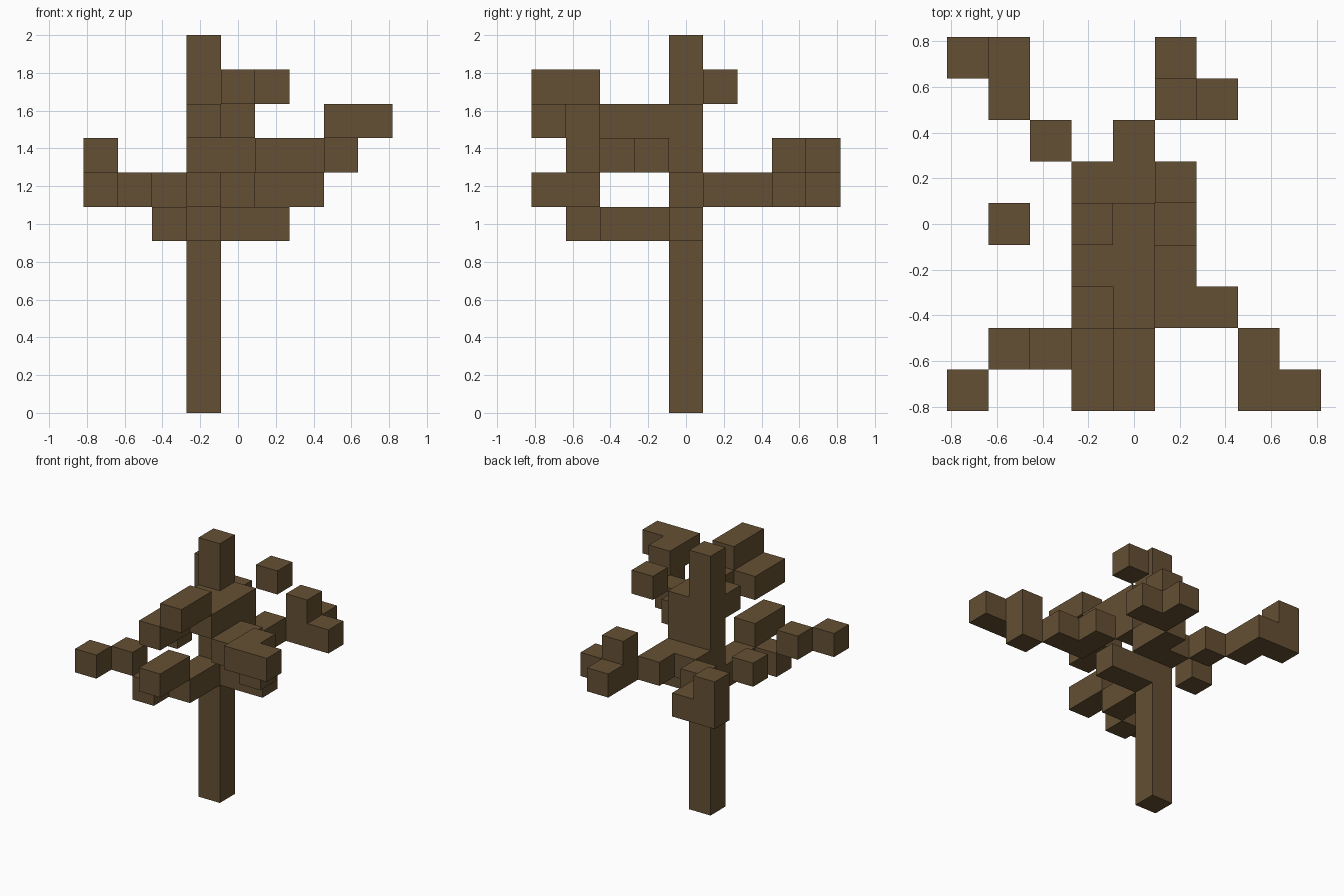
import bpy
import bmesh
from mathutils import Vector
from math import radians

if "Cube" in bpy.data.objects:
    bpy.data.objects.remove(bpy.data.objects["Cube"], do_unlink=True)

CELL = 2 / 11  # edge of one block

bark = bpy.data.materials.new("brown bark")
bark.use_nodes = True
brown = (0.130, 0.080, 0.033, 1)
bark.diffuse_color = brown
bark.node_tree.nodes["Principled BSDF"].inputs["Base Color"].default_value = brown


def run(x, y, z, along="x", length=1):
    """Blocks in a straight row, starting at a grid cell."""
    axis = "xyz".index(along)
    cells = set()
    for step in range(length):
        cell = [x, y, z]
        cell[axis] += step
        cells.add(tuple(cell))
    return cells


def outer_face(bm, cell, axis, side):
    """One square on the side of a block."""
    normal, u, v = Vector(), Vector(), Vector()
    normal[axis] = side / 2
    u[(axis + 1) % 3] = 0.5
    v[(axis + 2) % 3] = 0.5 * side
    middle = Vector(cell) + normal + Vector((0, 0, 0.5))
    corners = (-u - v, u - v, u + v, v - u)
    bm.faces.new([bm.verts.new((middle + c) * CELL) for c in corners])


def build(name, *runs):
    """Join rows of blocks into one object, keeping only the outer skin."""
    cells = set().union(*runs)
    bm = bmesh.new()
    for cell in sorted(cells):
        for axis in range(3):
            for side in (-1, 1):
                neighbour = list(cell)
                neighbour[axis] += side
                if tuple(neighbour) not in cells:
                    outer_face(bm, cell, axis, side)
    bmesh.ops.remove_doubles(bm, verts=bm.verts, dist=CELL / 100)
    bmesh.ops.dissolve_limit(bm, angle_limit=radians(1),
                             verts=bm.verts, edges=bm.edges)
    mesh = bpy.data.meshes.new(name)
    bm.to_mesh(mesh)
    bm.free()
    mesh.materials.append(bark)
    obj = bpy.data.objects.new(name, mesh)
    bpy.context.collection.objects.link(obj)


# Trunk
build("trunk", run(-1, 0, 0, "z", 11))

# Low boughs
build("low_left_stub", run(0, 0, 5, "x", 2))
build("low_front_bough",
      run(-1, -2, 5, "y", 2), run(-2, -3, 5), run(-3, -3, 6),
      run(-4, -4, 6), run(-1, -4, 6, "y", 2))

# Back boughs, forking to both sides
build("back_bough", run(-1, 1, 6, "x", 2), run(0, 2, 6))
build("back_right_bough",
      run(-2, 2, 6), run(-3, 3, 6, "y", 2), run(-4, 4, 6, "z", 2))
build("back_left_bough",
      run(1, 3, 6, "z", 2), run(2, 3, 6), run(1, 4, 6))

# Front left bough, climbing outwards
build("front_left_bough",
      run(0, 0, 7), run(1, -2, 7, "y", 2), run(2, -2, 7),
      run(3, -3, 7, "z", 2), run(3, -4, 8, "x", 2))

# High front bough
build("high_front_bough",
      run(-1, -1, 8), run(0, -2, 8, "y", 3),
      run(-1, -4, 8, "y", 2), run(0, -4, 9, "y", 2))

# Loose twig blocks
build("right_twig", run(-3, 0, 6))
build("high_twig", run(1, 1, 9))
